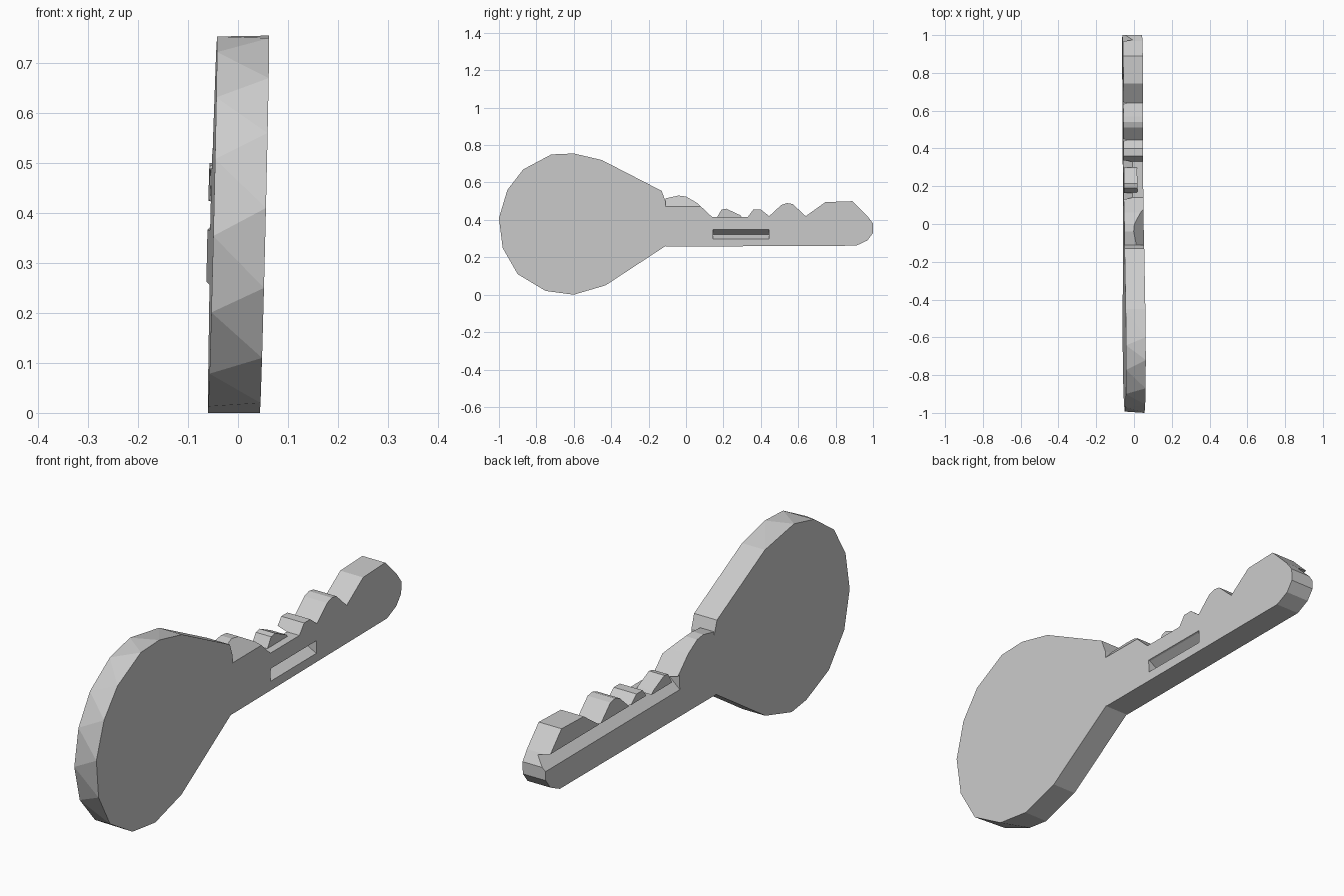
import bpy, bmesh

cube = bpy.data.objects.get("Cube")
if cube:
    bpy.data.objects.remove(cube)

metal = bpy.data.materials.new("plain_grey")
metal.use_nodes = True
GREY = (0.6, 0.6, 0.6, 1)
metal.diffuse_color = GREY
metal.node_tree.nodes["Principled BSDF"].inputs["Base Color"].default_value = GREY

HALF = 0.052  # half thickness of the key


def lean(x, y, z):
    """The whole key leans and turns slightly."""
    return (x + 0.024 * (z - 0.37) - 0.006 * y - 0.003, y, z)


def loft(name, near, far, triangulate=False):
    """Solid between two matching loops of points."""
    bm = bmesh.new()
    a = [bm.verts.new(lean(*p)) for p in near]
    b = [bm.verts.new(lean(*p)) for p in far]
    bm.faces.new(a)
    bm.faces.new(b[::-1])
    sides = []
    for i in range(len(a)):
        j = (i + 1) % len(a)
        sides.append(bm.faces.new((a[j], a[i], b[i], b[j])))
    if triangulate:
        bmesh.ops.triangulate(bm, faces=sides)
    bmesh.ops.recalc_face_normals(bm, faces=bm.faces)
    mesh = bpy.data.meshes.new(name)
    bm.to_mesh(mesh)
    bm.free()
    mesh.materials.append(metal)
    obj = bpy.data.objects.new(name, mesh)
    bpy.context.collection.objects.link(obj)
    return obj


def slab(name, outline, x0=-HALF, x1=HALF):
    return loft(name, [(x0, y, z) for y, z in outline], [(x1, y, z) for y, z in outline])


def cut(target, name, section, y0, y1):
    """Cut a prism with an x-z section out of the target."""
    tool = loft(name, [(x, y0, z) for x, z in section], [(x, y1, z) for x, z in section])
    tool.hide_render = True
    tool.hide_viewport = True
    mod = target.modifiers.new(name, "BOOLEAN")
    mod.operation = "DIFFERENCE"
    mod.solver = "EXACT"
    mod.object = tool


# Head: round bow with staggered corners on its two sides
bow = [(-0.11, 0.26), (-0.11, 0.5), (-0.13, 0.555), (-0.45, 0.72), (-0.6, 0.755),
       (-0.72, 0.75), (-0.87, 0.67), (-0.955, 0.56), (-1, 0.41), (-0.98, 0.25),
       (-0.9, 0.11), (-0.75, 0.02), (-0.6, 0), (-0.43, 0.05)]
right_side = [(HALF, y, z) for y, z in bow]
left_side = []
for i, (y, z) in enumerate(bow):
    t = 0.35 if 3 < i < len(bow) - 2 else 0
    ny, nz = bow[(i + 1) % len(bow)]
    left_side.append((-HALF, y + (ny - y) * t, z + (nz - z) * t))
loft("key_head", left_side, right_side, triangulate=True)

# Blade: shoulder, teeth and rounded tip in one outline
blade = slab("key_blade", [
    (-0.11, 0.257), (-0.11, 0.515), (-0.04, 0.53), (0, 0.525), (0.06, 0.49), (0.14, 0.415),
    (0.33, 0.415), (0.36, 0.455), (0.4, 0.455), (0.445, 0.42),
    (0.51, 0.48), (0.54, 0.49), (0.57, 0.485), (0.64, 0.42), (0.745, 0.495), (0.89, 0.5),
    (0.97, 0.42), (1, 0.38), (1, 0.33), (0.97, 0.29), (0.91, 0.262)])

# Small first tooth
slab("first_tooth", [(0.165, 0.413), (0.19, 0.455), (0.215, 0.46), (0.29, 0.425), (0.3, 0.413)], -0.05, 0.02)

# Ledge under the teeth, side slot and sloped shoulder
cut(blade, "ledge_cutter", [(-0.07, 0.35), (0, 0.414), (-0.07, 0.428)], 0.12, 1.1)
cut(blade, "slot_cutter", [(0.07, 0.288), (0.07, 0.355), (0.045, 0.347), (0.005, 0.322), (0.045, 0.3)], 0.145, 0.445)
cut(blade, "shoulder_cutter", [(0.07, 0.452), (0.07, 0.6), (-0.005, 0.6), (-0.005, 0.532)], -0.2, 0.14)
